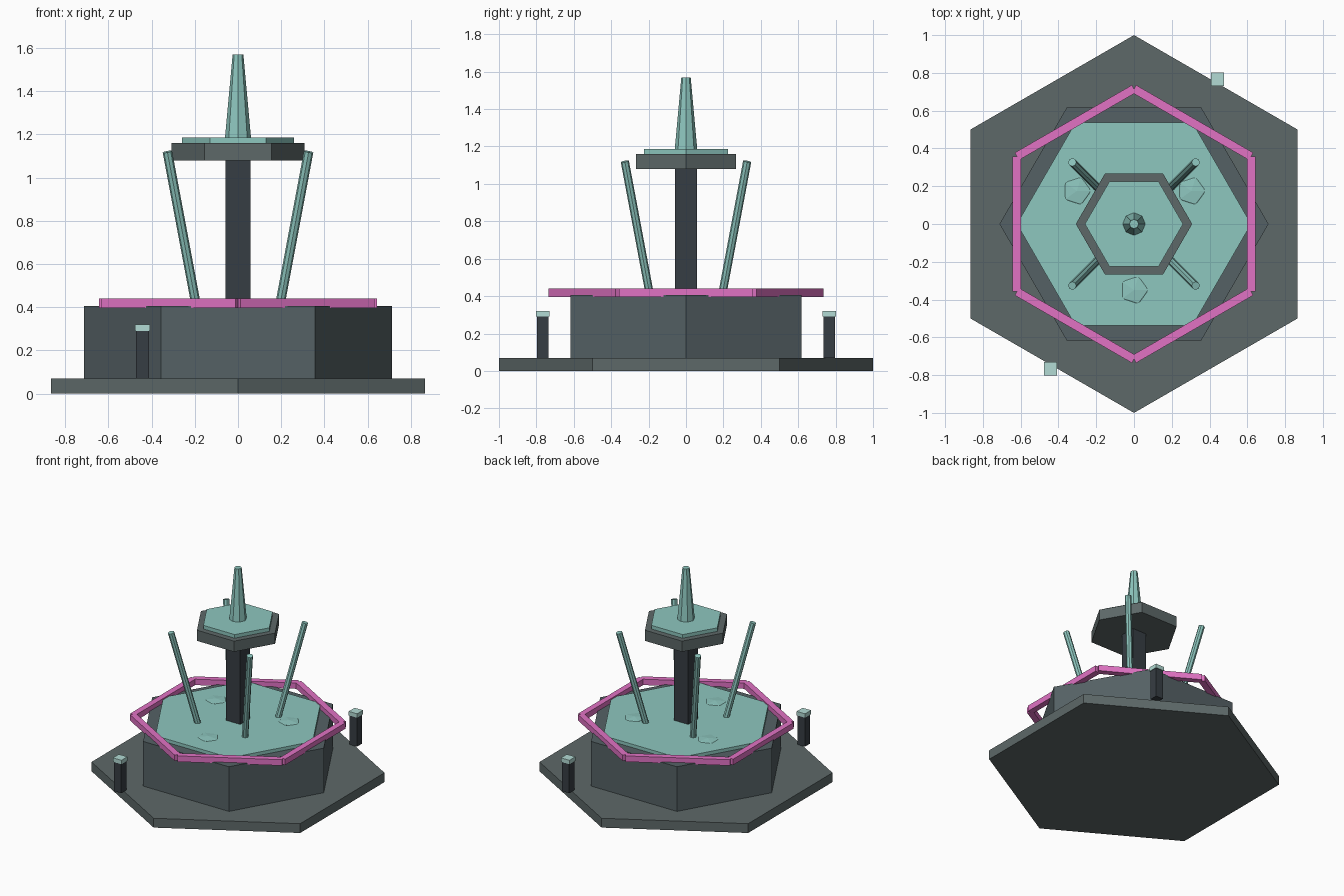
import bpy, math
from mathutils import Vector

if "Cube" in bpy.data.objects:
    bpy.data.objects.remove(bpy.data.objects["Cube"])


def mat(name, r, g, b):
    m = bpy.data.materials.new(name)
    m.diffuse_color = (r, g, b, 1)
    m.use_nodes = True
    m.node_tree.nodes["Principled BSDF"].inputs["Base Color"].default_value = m.diffuse_color
    return m


STONE = mat("stone", 0.11, 0.14, 0.14)
BASIN = mat("basin_stone", 0.09, 0.12, 0.13)
DARK = mat("dark_metal", 0.037, 0.047, 0.056)
WATER = mat("water", 0.27, 0.57, 0.52)
PINK = mat("pink_glow", 0.75, 0.17, 0.55)
LAMP = mat("lamp_glow", 0.45, 0.71, 0.66)


def finish(name, m):
    ob = bpy.context.object
    ob.name = name
    ob.data.materials.append(m)
    return ob


def prism(name, n, r1, r2, z0, z1, turn, m):
    """Upright n-sided prism or taper; turn is in degrees."""
    bpy.ops.mesh.primitive_cone_add(vertices=n, radius1=r1, radius2=r2, depth=z1 - z0,
                                    location=(0, 0, (z0 + z1) / 2),
                                    rotation=(0, 0, math.radians(turn)))
    return finish(name, m)


def box(name, loc, size, m, turn=0.0):
    bpy.ops.mesh.primitive_cube_add(size=1, location=loc, rotation=(0, 0, turn))
    bpy.context.object.scale = size
    return finish(name, m)


def rod(name, a, b, r, m):
    a, b = Vector(a), Vector(b)
    d = b - a
    bpy.ops.mesh.primitive_cylinder_add(vertices=8, radius=r, depth=d.length,
                                        location=(a + b) / 2,
                                        rotation=d.to_track_quat('Z', 'Y').to_euler())
    return finish(name, m)


# Stepped hexagonal base and lower pool
prism("plinth", 6, 1.0, 1.0, 0, 0.07, 0, STONE)
prism("basin", 6, 0.712, 0.712, 0.07, 0.405, 30, BASIN)
prism("pool_water", 6, 0.62, 0.62, 0.39, 0.43, 30, WATER)

# Central column, upper bowl and spire
box("column", (0, 0, 0.75), (0.117, 0.117, 0.68), DARK)
prism("upper_bowl", 6, 0.308, 0.308, 1.08, 1.16, 30, STONE)
prism("upper_water", 6, 0.26, 0.26, 1.155, 1.187, 30, WATER)
prism("spire", 8, 0.06, 0.025, 1.187, 1.57, 0, WATER)

# Pink hexagonal ring of six bars
for i in range(6):
    a = math.radians(60 * i)
    box(f"ring_bar_{i + 1}", (0.62 * math.cos(a), 0.62 * math.sin(a), 0.418),
        (0.045, 0.716, 0.044), PINK, a)

# Leaning water jets on the diagonals
for i, (sx, sy) in enumerate([(1, 1), (-1, 1), (-1, -1), (1, -1)]):
    rod(f"water_jet_{i + 1}", (0.192 * sx, 0.192 * sy, 0.40),
        (0.327 * sx, 0.327 * sy, 1.12), 0.022, WATER)

# Low ripples just breaking the pool surface
for i in range(3):
    a = math.radians(30 + 120 * i)
    bpy.ops.mesh.primitive_ico_sphere_add(
        subdivisions=1, radius=1, location=(0.35 * math.cos(a), 0.35 * math.sin(a), 0.428))
    bpy.context.object.scale = (0.08, 0.08, 0.011)
    finish(f"ripple_{i + 1}", WATER)

# Two lamp posts at opposite edges
for side, s in (("back", 1), ("front", -1)):
    box(f"{side}_lamp_post", (0.442 * s, 0.766 * s, 0.18), (0.06, 0.06, 0.22), DARK)
    box(f"{side}_lamp_cap", (0.442 * s, 0.766 * s, 0.305), (0.07, 0.07, 0.03), LAMP)
